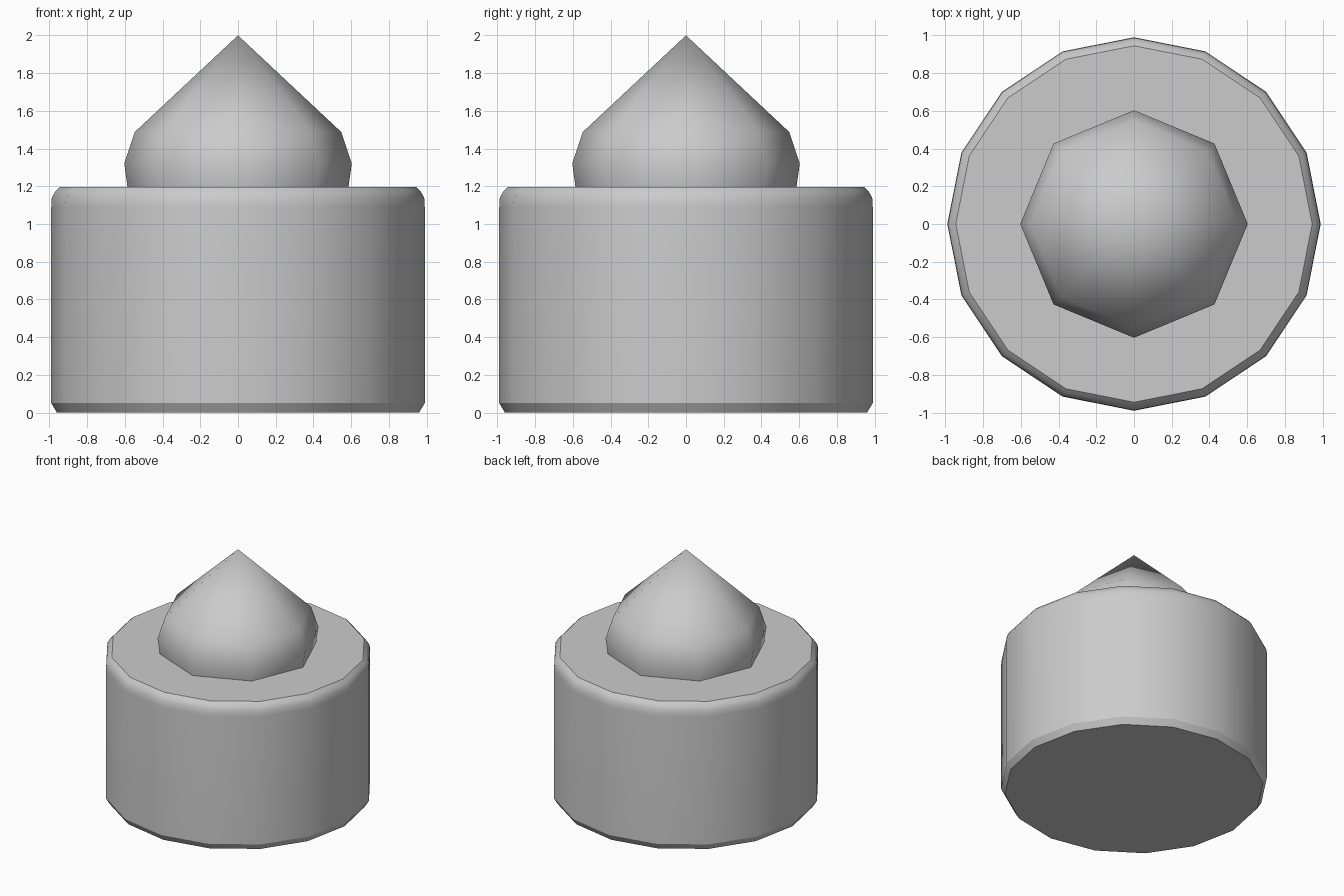
import bpy
import math

cube = bpy.data.objects.get("Cube")
if cube:
    bpy.data.objects.remove(cube, do_unlink=True)

# Single grey for the whole model
GREY = (0.6, 0.6, 0.6, 1.0)
grey = bpy.data.materials.new("plain grey")
grey.use_nodes = True
grey.diffuse_color = GREY
for node in grey.node_tree.nodes:
    if node.type == 'BSDF_PRINCIPLED':
        node.inputs["Base Color"].default_value = GREY


def lathe(name, profile, sides, sharp_angle):
    """Turn a (radius, height) profile around z; a zero radius becomes a tip."""
    verts, rings, faces = [], [], []
    for r, z in profile:
        count = sides if r > 0 else 1
        start = len(verts)
        for i in range(count):
            a = 2 * math.pi * i / sides
            verts.append((r * math.cos(a), r * math.sin(a), z))
        rings.append([start + i % count for i in range(sides)])
    for low, high in zip(rings, rings[1:]):
        for i in range(sides):
            j = (i + 1) % sides
            corners = [low[i], low[j], high[j], high[i]]
            faces.append(list(dict.fromkeys(corners)))
    faces.append(rings[0][::-1])
    if profile[-1][0] > 0:
        faces.append(rings[-1])
    mesh = bpy.data.meshes.new(name)
    mesh.from_pydata(verts, [], faces)
    mesh.materials.append(grey)
    obj = bpy.data.objects.new(name, mesh)
    bpy.context.collection.objects.link(obj)
    bpy.ops.object.select_all(action='DESELECT')
    obj.select_set(True)
    bpy.context.view_layer.objects.active = obj
    bpy.ops.object.shade_smooth_by_angle(angle=math.radians(sharp_angle))
    return obj


# Drum base with chamfered foot and rounded shoulder
lathe("drum_base",
      [(0.96, 0), (0.99, 0.05), (0.99, 1.09), (0.987, 1.14),
       (0.97, 1.17), (0.945, 1.195)], 16, 30)

# Pointed knob seated on the drum
lathe("pointed_knob",
      [(0.585, 1.19), (0.603, 1.32), (0.548, 1.487), (0, 2)], 8, 60)
